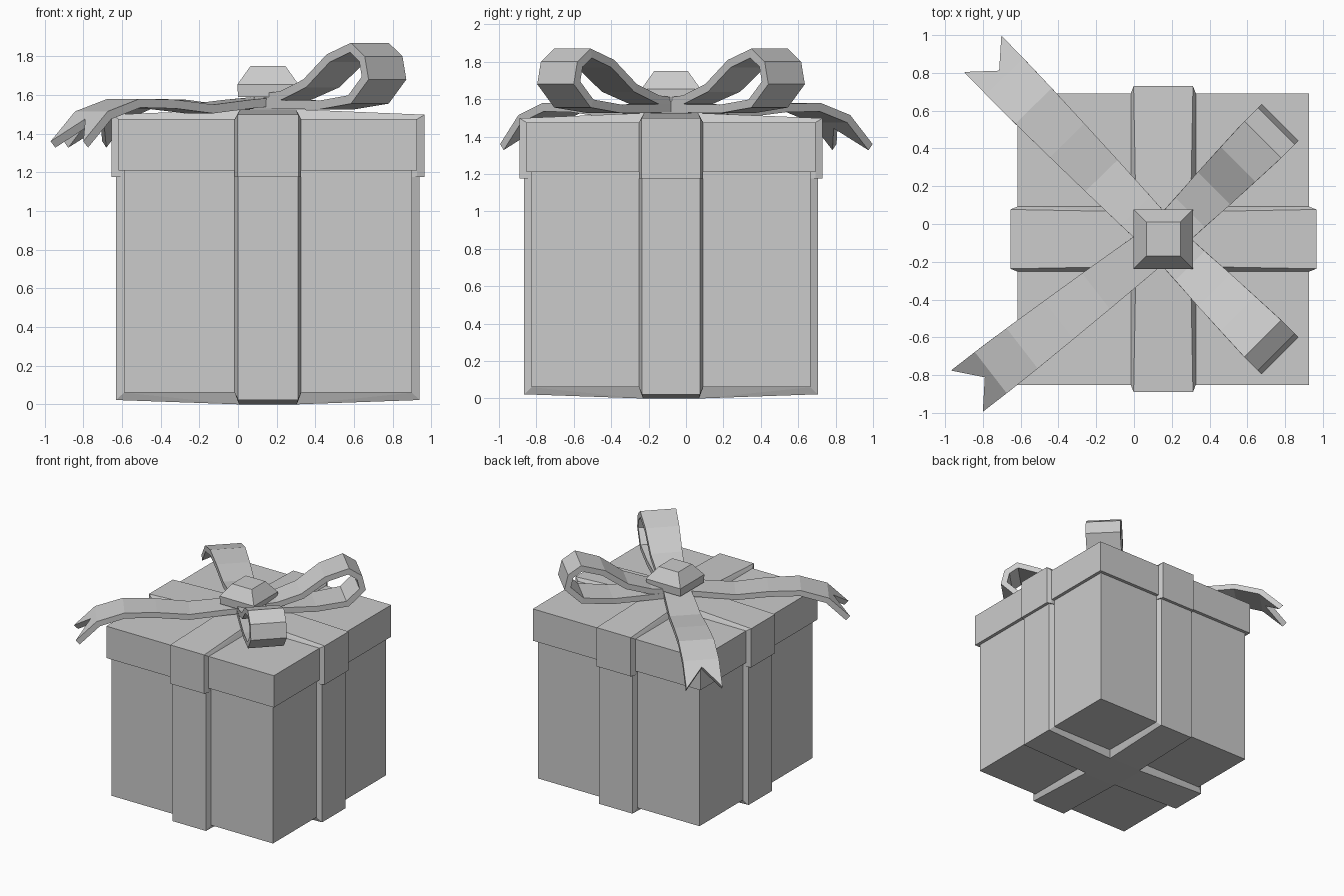
import bpy, bmesh, math
from mathutils import Vector

if "Cube" in bpy.data.objects:
    bpy.data.objects.remove(bpy.data.objects["Cube"], do_unlink=True)

CX, CY = 0.155, -0.08  # centre of the box

# single flat grey
grey = bpy.data.materials.new("plain grey")
grey.use_nodes = True
colour = (0.6, 0.6, 0.6, 1)
grey.diffuse_color = colour
grey.node_tree.nodes["Principled BSDF"].inputs["Base Color"].default_value = colour


def finish(name, bm):
    mesh = bpy.data.meshes.new(name)
    bm.to_mesh(mesh)
    bm.free()
    mesh.materials.append(grey)
    obj = bpy.data.objects.new(name, mesh)
    obj.location = (CX, CY, 0)
    bpy.context.collection.objects.link(obj)
    return obj


def hull(name, points):
    bm = bmesh.new()
    for p in points:
        bm.verts.new(p)
    bmesh.ops.convex_hull(bm, input=bm.verts)
    bmesh.ops.dissolve_limit(bm, angle_limit=0.01, verts=bm.verts, edges=bm.edges)
    bmesh.ops.recalc_face_normals(bm, faces=bm.faces)
    return finish(name, bm)


def square(half, z):
    return [(x, y, z) for x in (-half, half) for y in (-half, half)]


def band(name, base, outer, turned):
    """Wrapped band with sloped sides; base and outer are (u, z, half width)."""
    points = []
    for u, z, v in base + outer:
        for a in (-u, u):
            for b in (-v, v):
                points.append((b, a, z) if turned else (a, b, z))
    return hull(name, points)


def strip(name, angle, path, notch=0):
    """Flat ribbon along a path of (distance, z, half width)."""
    bm = bmesh.new()
    along = Vector((math.cos(angle), math.sin(angle), 0))
    side = Vector((-along.y, along.x, 0))
    rows = []
    for i, (s, z, w) in enumerate(path):
        row = [along * s + side * k * w + Vector((0, 0, z)) for k in (-1, 0, 1)]
        if notch and i == len(path) - 1:
            s0, z0, _ = path[i - 1]
            row[1] -= (along * (s - s0) + Vector((0, 0, z - z0))) * notch
        rows.append([bm.verts.new(p) for p in row])
    for r, q in zip(rows, rows[1:]):
        for k in (0, 1):
            bm.faces.new((r[k], q[k], q[k + 1], r[k + 1]))
    obj = finish(name, bm)
    mod = obj.modifiers.new("thickness", "SOLIDIFY")
    mod.thickness = 0.045
    mod.offset = -1
    mod.use_even_offset = True
    return obj


# box and lid
hull("box_body", square(0.745, 0.06) + square(0.745, 1.25))
hull("box_lid", square(0.772, 1.21) + square(0.772, 1.475))

# crossed bands around body and lid
for turned, label in ((False, "side"), (True, "front")):
    band(label + "_body_band",
         [(0.745, 0.06, 0.172), (0.745, 1.21, 0.172)],
         [(0.785, 0.022, 0.155), (0.785, 1.21, 0.155), (0.16, 0, 0.15)], turned)
    band(label + "_lid_band",
         [(0.772, 1.175, 0.172), (0.772, 1.475, 0.172)],
         [(0.81, 1.175, 0.157), (0.81, 1.498, 0.157), (0.16, 1.525, 0.145)], turned)

# bow loops
loop = [(0, 1.6, 0.1), (0.2, 1.62, 0.11), (0.38, 1.68, 0.122), (0.56, 1.81, 0.13),
        (0.745, 1.87, 0.138), (0.846, 1.8, 0.138), (0.874, 1.68, 0.138),
        (0.745, 1.555, 0.138), (0.5, 1.525, 0.128), (0, 1.53, 0.1)]
strip("left_back_loop", math.radians(45), loop)
strip("left_front_loop", math.radians(-45), loop)

# ribbon tails with notched ends
for name, end, length in (("right_front_tail", (-1.04, -0.805), 1.315),
                          ("right_back_tail", (-0.955, 0.98), 1.37)):
    k = length / 1.315
    tail = [(0, 1.59, 0.1), (0.2, 1.575, 0.11), (0.45, 1.55, 0.12), (0.7, 1.575, 0.128),
            (0.945, 1.58, 0.135), (1.155, 1.515, 0.138), (1.315, 1.36, 0.138)]
    strip(name, math.atan2(end[1], end[0]), [(s * k, z, w) for s, z, w in tail], 0.75)

# knot
hull("bow_knot", square(0.155, 1.59) + square(0.158, 1.655) + square(0.09, 1.75))
